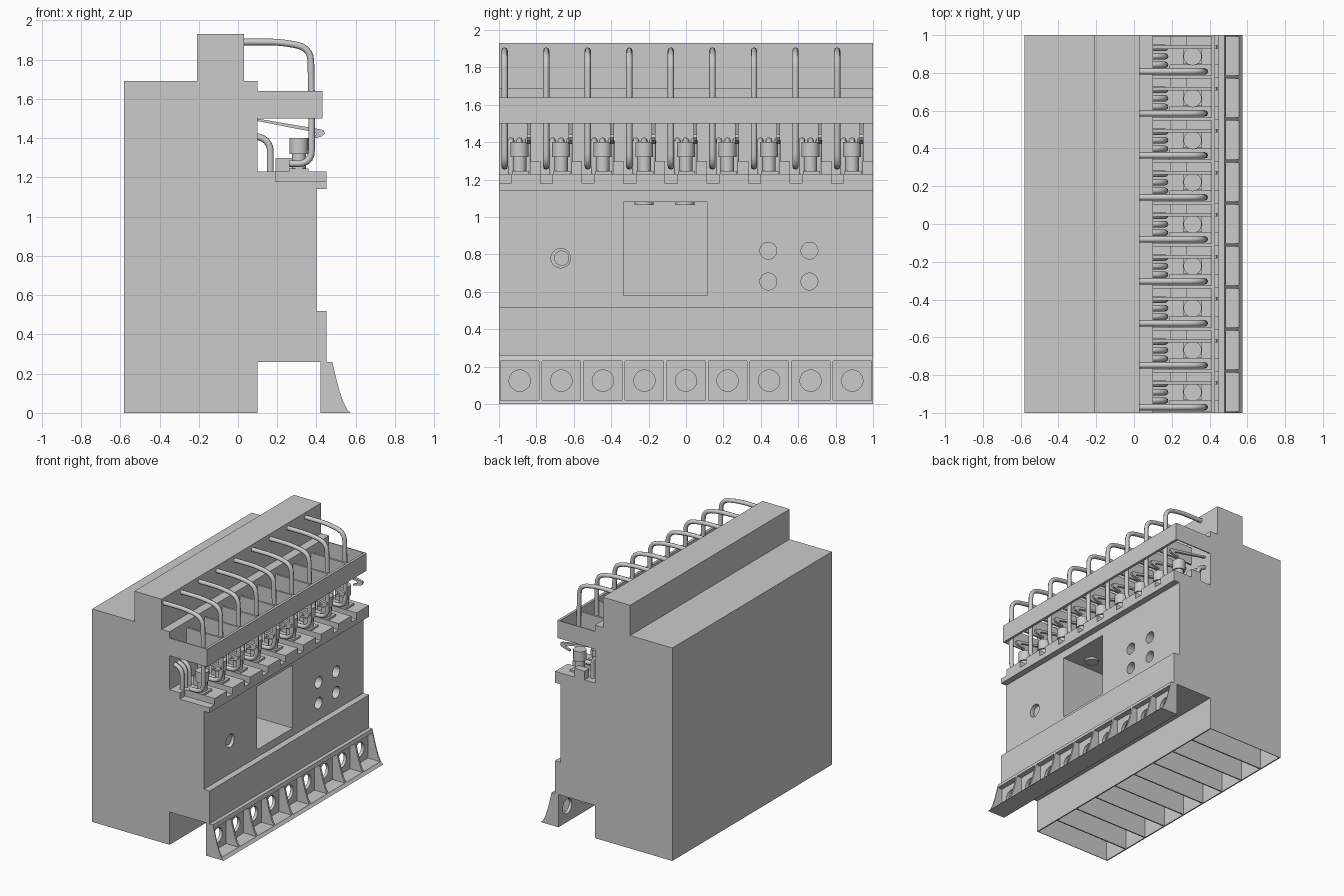
import bpy, bmesh, math
from mathutils import Matrix, Vector

if "Cube" in bpy.data.objects:
    bpy.data.objects.remove(bpy.data.objects["Cube"])

N = 9
PITCH = 2 / N
CELLS = [-1 + i * PITCH for i in range(N)]


def make_object(name, bm):
    bmesh.ops.recalc_face_normals(bm, faces=bm.faces)
    me = bpy.data.meshes.new(name)
    bm.to_mesh(me)
    bm.free()
    ob = bpy.data.objects.new(name, me)
    bpy.context.collection.objects.link(ob)
    return ob


def add_box(bm, x0, x1, y0, y1, z0, z1):
    m = Matrix.Translation(((x0 + x1) / 2, (y0 + y1) / 2, (z0 + z1) / 2)) @ \
        Matrix.Diagonal((x1 - x0, y1 - y0, z1 - z0, 1))
    bmesh.ops.create_cube(bm, size=1, matrix=m)


def add_cyl(bm, c, r, depth, axis='Z', seg=32):
    m = Matrix.Translation(c)
    if axis == 'X':
        m = m @ Matrix.Rotation(math.pi / 2, 4, 'Y')
    bmesh.ops.create_cone(bm, cap_ends=True, segments=seg, radius1=r, radius2=r,
                          depth=depth, matrix=m)


def add_profile(bm, pts, y0, y1):
    # extrude an x-z outline along y
    f = bm.faces.new([bm.verts.new((x, y0, z)) for x, z in pts])
    r = bmesh.ops.extrude_face_region(bm, geom=[f])
    vs = [v for v in r['geom'] if isinstance(v, bmesh.types.BMVert)]
    bmesh.ops.translate(bm, verts=vs, vec=(0, y1 - y0, 0))


def cut(ob, bm):
    tool = make_object("cutter", bm)
    tool.hide_render = True
    mod = ob.modifiers.new("cut", 'BOOLEAN')
    mod.operation = 'DIFFERENCE'
    mod.solver = 'EXACT'
    mod.object = tool
    bpy.context.view_layer.objects.active = ob
    bpy.ops.object.modifier_apply(modifier=mod.name)
    bpy.data.objects.remove(tool)


def smooth(ob):
    bpy.ops.object.select_all(action='DESELECT')
    ob.select_set(True)
    bpy.context.view_layer.objects.active = ob
    bpy.ops.object.shade_smooth_by_angle(angle=math.radians(35))


def tubes(name, paths, r):
    cu = bpy.data.curves.new(name, 'CURVE')
    cu.dimensions = '3D'
    cu.bevel_depth = r
    cu.bevel_resolution = 2
    cu.use_fill_caps = True
    for path in paths:
        s = cu.splines.new('POLY')
        s.points.add(len(path) - 1)
        for p, co in zip(s.points, path):
            p.co = (*co, 1)
    ob = bpy.data.objects.new(name, cu)
    bpy.context.collection.objects.link(ob)
    return ob


def rounded(pts, rad, n=5):
    # round the inner corners of a path
    pts = [Vector(p) for p in pts]
    out = [pts[0]]
    for a, b, c in zip(pts, pts[1:], pts[2:]):
        p, q = b + (a - b).normalized() * rad, b + (c - b).normalized() * rad
        for i in range(n + 1):
            t = i / n
            out.append(p * (1 - t) ** 2 + b * 2 * t * (1 - t) + q * t * t)
    return out + [pts[-1]]


# main housing
bm = bmesh.new()
add_profile(bm, [(-.58, 0), (-.58, 1.69), (-.21, 1.69), (-.21, 1.93), (.03, 1.93), (.03, 1.69),
                 (.10, 1.69), (.10, 1.23), (.45, 1.23), (.45, 1.14), (.40, 1.14), (.40, .52),
                 (.45, .52), (.45, .26), (.10, .26), (.10, 0)], -1, 1)
housing = make_object("housing", bm)

# underside compartments, wire notches, window and round holes
bm = bmesh.new()
for y in CELLS:
    add_box(bm, -.57, .09, y + .005, y + PITCH - .005, -.1, .5)
    add_box(bm, .19, .5, y - (.01 if y == -1 else 0), y + .065, 1.18, 1.3)
add_box(bm, .0, .5, -.335, .115, .58, 1.08)
add_cyl(bm, (.40, -.67, .78), .052, .3, 'X')
for y in (.44, .66):
    for z in (.655, .82):
        add_cyl(bm, (.40, y, z), .045, .24, 'X')
cut(housing, bm)
smooth(housing)

# knob inside the round hole and studs on the window ceiling
bm = bmesh.new()
add_cyl(bm, (.31, -.665, .78), .04, .14, 'X')
for y in (-.225, -.005):
    add_cyl(bm, (.22, y, 1.075), .05, .02)
smooth(make_object("knob_and_studs", bm))

# upper guard: front bar with fins back to the housing
bm = bmesh.new()
add_box(bm, .41, .43, -1, 1, 1.50, 1.64)
for i in range(N + 1):
    y = -1 + i * PITCH
    add_box(bm, .09, .415, max(-1, y - .008), min(1, y + .008), 1.50, 1.64)
make_object("upper_guard", bm)

# lower terminal skirt with pockets and screw holes
bm = bmesh.new()
add_profile(bm, [(.42, 0), (.42, .26), (.48, .26), (.497, .19), (.515, .12), (.535, .06),
                 (.555, .02), (.575, 0)], -1, 1)
skirt = make_object("lower_skirt", bm)
bm = bmesh.new()
for y in CELLS:
    add_box(bm, .445, .7, y + .008, y + PITCH - .008, .02, .23)
cut(skirt, bm)
bm = bmesh.new()
for y in CELLS:
    add_cyl(bm, (.43, y + PITCH / 2, .125), .057, .1, 'X')
cut(skirt, bm)
smooth(skirt)

# terminal screws, blocks and spring levers
screws, blocks, levers = bmesh.new(), bmesh.new(), bmesh.new()
for y in CELLS:
    add_cyl(screws, (.31, y + .11, 1.275), .036, .10, seg=24)
    add_cyl(screws, (.31, y + .11, 1.36), .048, .08, seg=24)
    add_box(blocks, .19, .28, y + .165, y + PITCH, 1.22, 1.30)
    add_box(blocks, .26, .36, y + .07, y + .16, 1.22, 1.245)
    add_profile(levers, [(.095, 1.50), (.42, 1.445), (.437, 1.44), (.442, 1.425), (.43, 1.41),
                         (.36, 1.39), (.36, 1.402), (.40, 1.418), (.39, 1.43), (.095, 1.488)],
                y + .15, y + .17)
smooth(make_object("terminal_screws", screws))
make_object("terminal_blocks", blocks)
make_object("spring_levers", levers)

# long lead wires over the guard
leads, short = [], []
for y in CELLS:
    w = y + .03
    top = rounded([(.02, w, 1.89), (.22, w, 1.89), (.37, w, 1.86), (.375, w, 1.6),
                   (.375, w, 1.27), (.26, w, 1.27)], .07)
    leads.append(top)
    for d in (-.045, 0, .045):
        short.append(rounded([(.09, y + .11 + d, 1.41), (.165, y + .11 + d, 1.39),
                              (.165, y + .11 + d, 1.22)], .06))
tubes("lead_wires", leads, .017)

# short curved wires behind the screws
tubes("short_wires", short, .017)
